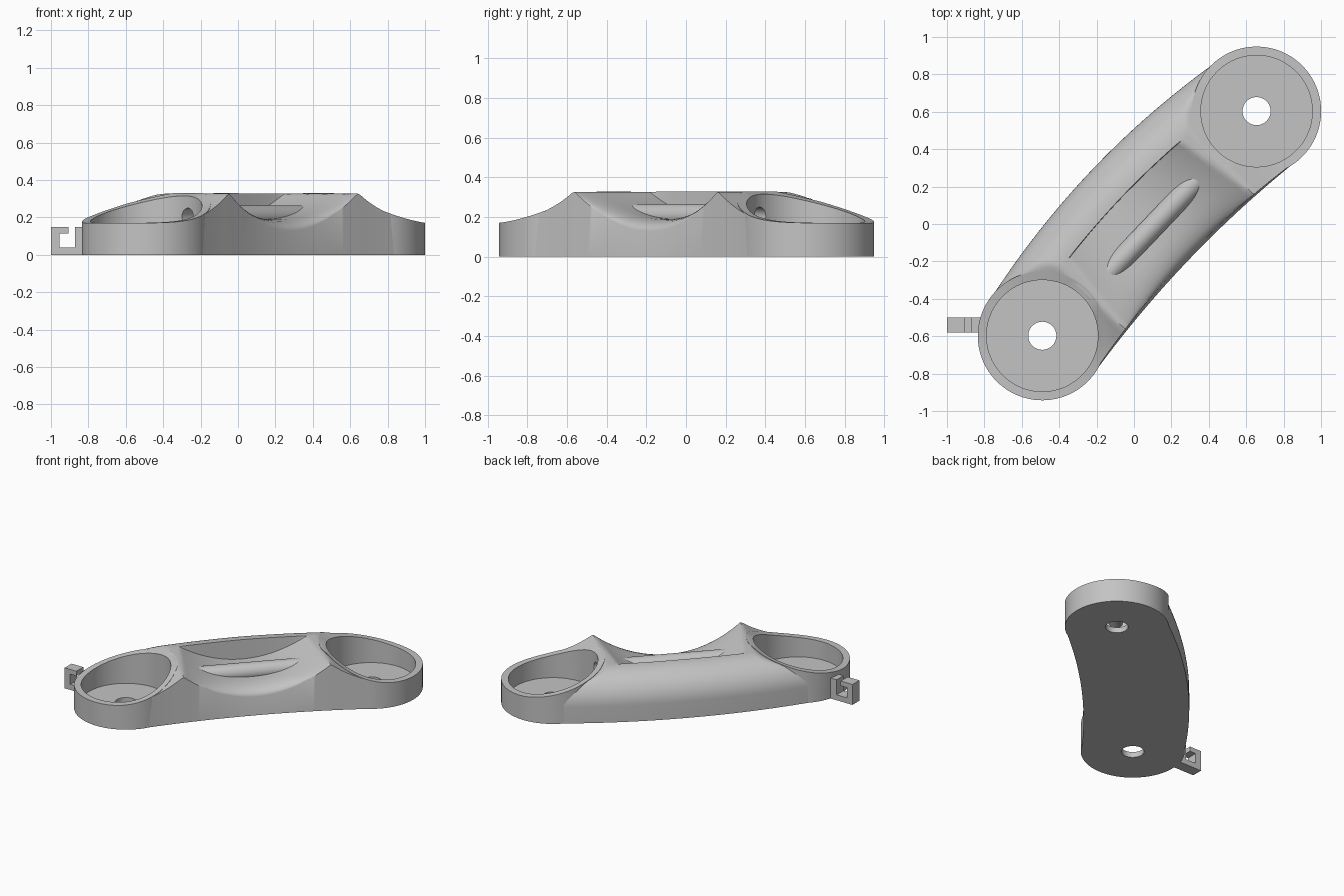
import bpy, bmesh, math
from mathutils import Matrix

if "Cube" in bpy.data.objects:
    bpy.data.objects.remove(bpy.data.objects["Cube"], do_unlink=True)

GREY = (0.55, 0.55, 0.55, 1)
mat = bpy.data.materials.new("plain grey")
mat.use_nodes = True
mat.diffuse_color = GREY
mat.node_tree.nodes["Principled BSDF"].inputs["Base Color"].default_value = GREY

# Local frame: u runs from cup to cup, v across the handle
PLACE = Matrix.Translation((0.0825, 0.003, 0)) @ Matrix.Rotation(math.atan2(1.195, 1.14), 4, "Z")
END, R, R_IN, R_HOLE = 0.83, 0.345, 0.298, 0.075
TOP, LOW, FLOOR = 0.33, 0.17, 0.04
SCOOP, RIDGE = 0.19, 0.13


def finish(name, bm, matrix=PLACE):
    bmesh.ops.recalc_face_normals(bm, faces=bm.faces)
    me = bpy.data.meshes.new(name)
    bm.to_mesh(me)
    bm.free()
    me.materials.append(mat)
    ob = bpy.data.objects.new(name, me)
    bpy.context.collection.objects.link(ob)
    ob.matrix_world = matrix
    return ob


def cylinder(name, r, depth, matrix):
    bm = bmesh.new()
    bmesh.ops.create_cone(bm, cap_ends=True, segments=96, radius1=r, radius2=r,
                          depth=depth, matrix=matrix)
    return finish(name, bm)


def round_off(q):
    return 1 - math.sqrt(max(0, 1 - min(1, max(0, q)) ** 2))


# Sloping cup rim: high next to the grip, low at the far end
def rim(u, v):
    t = min(1, max(0, (END + R - abs(u)) / 0.67))
    power = 2.3 - 0.7 * max(-1, min(1, v / 0.3))
    return LOW + (TOP - LOW) * t ** power


# Finger scoop across the grip, with a rounded back shoulder
def grip_height(u, w, v):
    z = rim(u, v)
    if w < RIDGE:
        half = 0.43 + 0.14 * (RIDGE - w)
        s = min(1, abs(u) / half)
        if s < 1:
            z = SCOOP + (TOP - SCOOP) * s ** 2
        z -= 0.06 * (1 - s ** 2) * round_off((-0.2 - w) / 0.145)
    else:
        z = min(z, TOP - 0.21 * round_off((w - RIDGE) / 0.215))
    return z - 0.003 * min(1, abs(u) / 0.49)


# Curved grip, lofted from sections
COLS = [-0.345, -0.342, -0.33, -0.31, -0.28, -0.24, -0.2, -0.15, -0.1, -0.05,
        0, 0.05, 0.1, RIDGE - 0.003, RIDGE]
COLS += [RIDGE + 0.215 * math.sin(math.pi / 2 * i / 16) for i in range(1, 17)]
bm = bmesh.new()
loops = []
STEPS = 100
for i in range(STEPS + 1):
    u = END * (2 * i / STEPS - 1)
    bend = 0.075 * (1 - (u / END) ** 2)
    pts = [(u, w + bend, grip_height(u, w, w + bend)) for w in COLS]
    pts += [(u, R + bend, 0), (u, 0.78 * bend - R, 0)]
    loops.append([bm.verts.new(p) for p in pts])
for a, b in zip(loops, loops[1:]):
    for k in range(len(a)):
        n = (k + 1) % len(a)
        bm.faces.new((a[k], a[n], b[n], b[k]))
bm.faces.new(loops[0])
bm.faces.new(loops[-1])
grip = finish("grip", bm)


# Cups with a flat floor and a bolt hole
def cup(name, cu):
    bm = bmesh.new()
    rings = []
    for r, z in [(R_HOLE, 0), (R, 0), (R, None), (R_IN, None), (R_IN, FLOOR), (R_HOLE, FLOOR)]:
        ring = []
        for i in range(96):
            a = math.tau * i / 96
            u, v = cu + r * math.cos(a), r * math.sin(a)
            ring.append(bm.verts.new((u, v, rim(u, v) if z is None else z)))
        rings.append(ring)
    for a, b in zip(rings, rings[1:] + rings[:1]):
        for k in range(96):
            n = (k + 1) % 96
            bm.faces.new((a[k], a[n], b[n], b[k]))
    return finish(name, bm)


cups = [cup("front_cup", -END), cup("back_cup", END)]

# Tube that crosses the scoop and carries the channel between the cups
ALONG = Matrix.Translation((0, -0.025, 0.205)) @ Matrix.Rotation(math.pi / 2, 4, "Y")
tube = cylinder("channel_tube", 0.06, 0.9, ALONG)

# Cutters for the pockets, bolt holes and channel
channel = cylinder("channel_cutter", 0.045, 1.2, ALONG)
pockets = []
for cu in (-END, END):
    pockets.append(cylinder("pocket_cutter", R_IN, 1, Matrix.Translation((cu, 0, FLOOR + 0.5))))
    pockets.append(cylinder("hole_cutter", R_HOLE, 1, Matrix.Translation((cu, 0, 0))))


def cut(ob, cutters):
    bpy.context.view_layer.objects.active = ob
    for c in cutters:
        m = ob.modifiers.new("cut", "BOOLEAN")
        m.operation = "DIFFERENCE"
        m.solver = "EXACT"
        m.object = c
        bpy.ops.object.modifier_apply(modifier=m.name)


bpy.context.view_layer.update()
cut(grip, pockets + [channel])
for part in cups + [tube]:
    cut(part, [channel])
for c in pockets + [channel]:
    bpy.data.objects.remove(c, do_unlink=True)

# Open square hook on the front cup
HOOK = [(-1, 0), (-0.8, 0), (-0.8, 0.15), (-0.872, 0.15), (-0.872, 0.04), (-0.955, 0.04),
        (-0.955, 0.115), (-0.905, 0.115), (-0.905, 0.15), (-1, 0.15)]
bm = bmesh.new()
face = bm.faces.new([bm.verts.new((x, -0.58, z)) for x, z in HOOK])
ext = bmesh.ops.extrude_face_region(bm, geom=[face], use_keep_orig=True)
bmesh.ops.translate(bm, vec=(0, 0.08, 0),
                    verts=[g for g in ext["geom"] if isinstance(g, bmesh.types.BMVert)])
finish("hook", bm, Matrix.Identity(4))

# Smooth the curved parts, keeping sharp edges
for ob in bpy.context.view_layer.objects:
    ob.select_set(ob in [grip, tube] + cups)
bpy.context.view_layer.objects.active = grip
bpy.ops.object.shade_smooth_by_angle(angle=math.radians(30))
